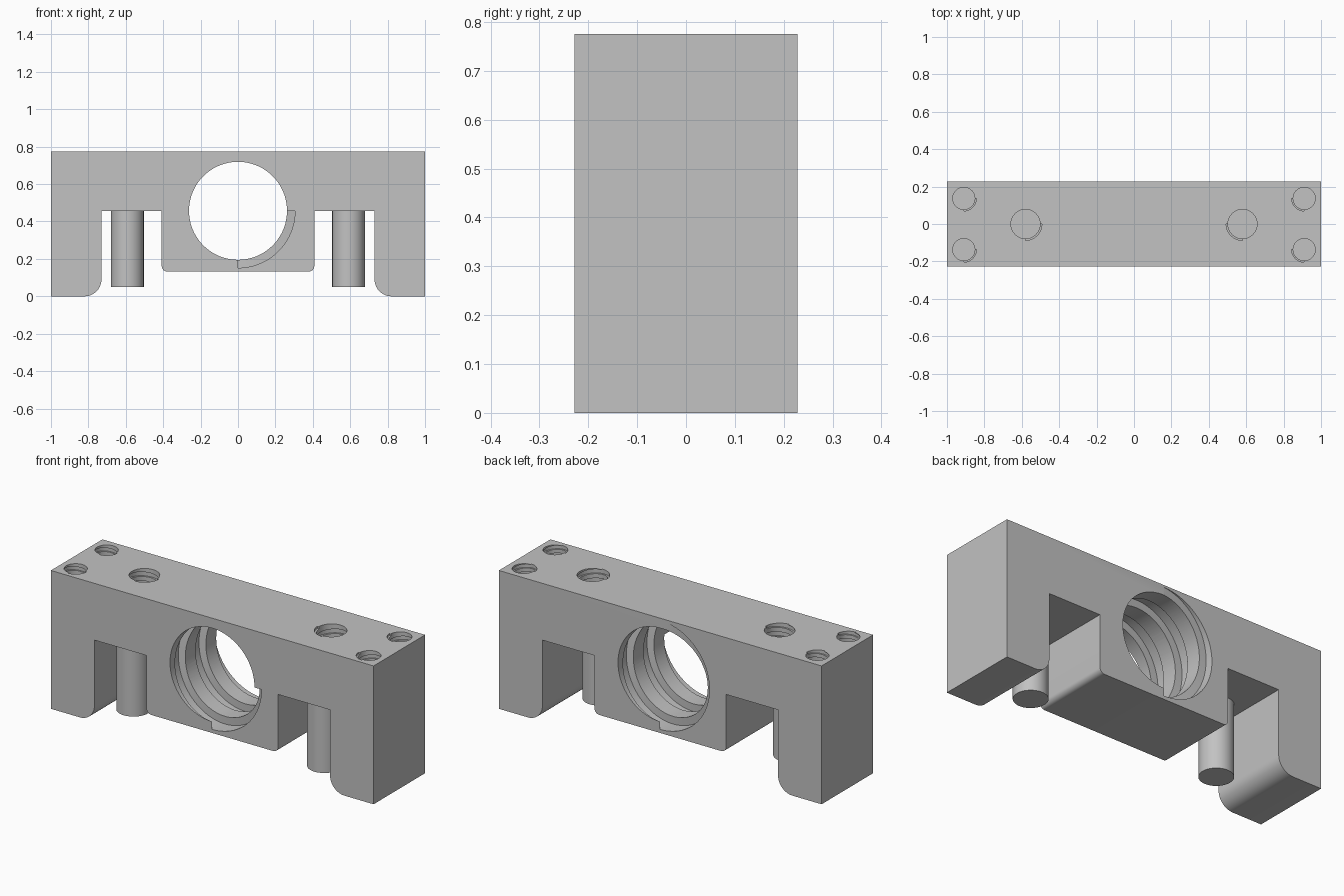
import bpy, bmesh
from math import sin, cos, pi, tau, radians
from mathutils import Vector

if "Cube" in bpy.data.objects:
    bpy.data.objects.remove(bpy.data.objects["Cube"], do_unlink=True)

HALF_DEPTH, TOP = 0.228, 0.775
BORE_Z, SLOT_Z = 0.457, 0.457

steel = bpy.data.materials.new("plain grey")
steel.use_nodes = True
GREY = (0.54, 0.54, 0.54, 1)
steel.diffuse_color = GREY
steel.node_tree.nodes["Principled BSDF"].inputs["Base Color"].default_value = GREY


def make_object(name, bm):
    bmesh.ops.recalc_face_normals(bm, faces=bm.faces)
    mesh = bpy.data.meshes.new(name)
    bm.to_mesh(mesh)
    bm.free()
    mesh.materials.append(steel)
    obj = bpy.data.objects.new(name, mesh)
    bpy.context.collection.objects.link(obj)
    return obj


def arc(cx, cz, r, start, end, n=10):
    return [(cx + r * cos(radians(start + (end - start) * i / n)),
             cz + r * sin(radians(start + (end - start) * i / n))) for i in range(n + 1)]


def skin(bm, rings):
    """Join a row of equal rings into a capped tube."""
    loops = [[bm.verts.new(p) for p in ring] for ring in rings]
    n = len(loops[0])
    for a, b in zip(loops, loops[1:]):
        for i in range(n):
            j = (i + 1) % n
            bm.faces.new((a[i], a[j], b[j], b[i]))
    bm.faces.new(loops[0])
    bm.faces.new(loops[-1])


def cylinder(bm, place, r, start, end, n):
    skin(bm, [[place(r * cos(tau * i / n), r * sin(tau * i / n), d) for i in range(n)]
              for d in (start, end)])


def helix(bm, place, r_in, r_out, pitch, turns, n):
    """Square thread, half a pitch wide, running clockwise into the hole."""
    rings = []
    for i in range(int(turns * n) + 1):
        t = tau * i / n
        d = pitch * i / n
        w = pitch / 4
        rings.append([place(r * cos(t), -r * sin(t), d + e)
                      for r, e in ((r_in, -w), (r_out, -w), (r_out, w), (r_in, w))])
    skin(bm, rings)


def bore_place(a, b, d):
    return Vector((a, d - HALF_DEPTH, BORE_Z + b))


def top_place(x, y, side):
    return lambda a, b, d: Vector((side * (a - x), y + b, TOP - d))


# Block outline: right half, then mirrored
half = [(0, 0.132)]
half += arc(0.378, 0.162, 0.03, -90, 0, 6)
half += [(0.408, SLOT_Z), (0.73, SLOT_Z)]
half += arc(0.82, 0.09, 0.09, 180, 270, 14)
half += [(1, 0), (1, TOP)]
outline = half + [(-x, z) for x, z in reversed(half) if x > 0]
bm = bmesh.new()
skin(bm, [[(x, y, z) for x, z in outline] for y in (-HALF_DEPTH, HALF_DEPTH)])
block = make_object("threaded_block", bm)

# Cutters: plain holes first, then the thread grooves
holes, threads = bmesh.new(), bmesh.new()
cylinder(holes, bore_place, 0.262, -0.1, 2 * HALF_DEPTH + 0.1, 96)
helix(threads, bore_place, 0.235, 0.305, 2 * HALF_DEPTH / 2.5, 3, 96)
for side in (1, -1):
    for x, y, r, r_out, depth, pitch in ((0.58, 0, 0.078, 0.0875, 0.24, 0.05),
                                         (0.91, 0.137, 0.059, 0.067, 0.3, 0.042),
                                         (0.91, -0.137, 0.059, 0.067, 0.3, 0.042)):
        place = top_place(x, y, side)
        cylinder(holes, place, r, -0.05, depth, 40)
        helix(threads, place, r * 0.85, r_out, pitch, int(depth / pitch) - 0.5, 40)

for name, cut in (("hole_cutter", holes), ("thread_cutter", threads)):
    cutter = make_object(name, cut)
    cutter.hide_render = True
    mod = block.modifiers.new(name, "BOOLEAN")
    mod.operation = "DIFFERENCE"
    mod.solver = "EXACT"
    mod.object = cutter
    bpy.context.view_layer.objects.active = block
    bpy.ops.object.modifier_apply(modifier=name)
    bpy.data.objects.remove(cutter, do_unlink=True)

# Posts hanging from the slot ceilings
parts = [block]
for name, x in (("left_post", 0.591), ("right_post", -0.591)):
    bm = bmesh.new()
    cylinder(bm, lambda a, b, d: Vector((x + a, b - 0.08, d)), 0.0875, 0.05, SLOT_Z, 48)
    parts.append(make_object(name, bm))

# Smooth curved walls, keep edges sharp
bpy.ops.object.select_all(action="DESELECT")
for obj in parts:
    obj.select_set(True)
bpy.context.view_layer.objects.active = block
bpy.ops.object.shade_smooth_by_angle(angle=radians(30))
